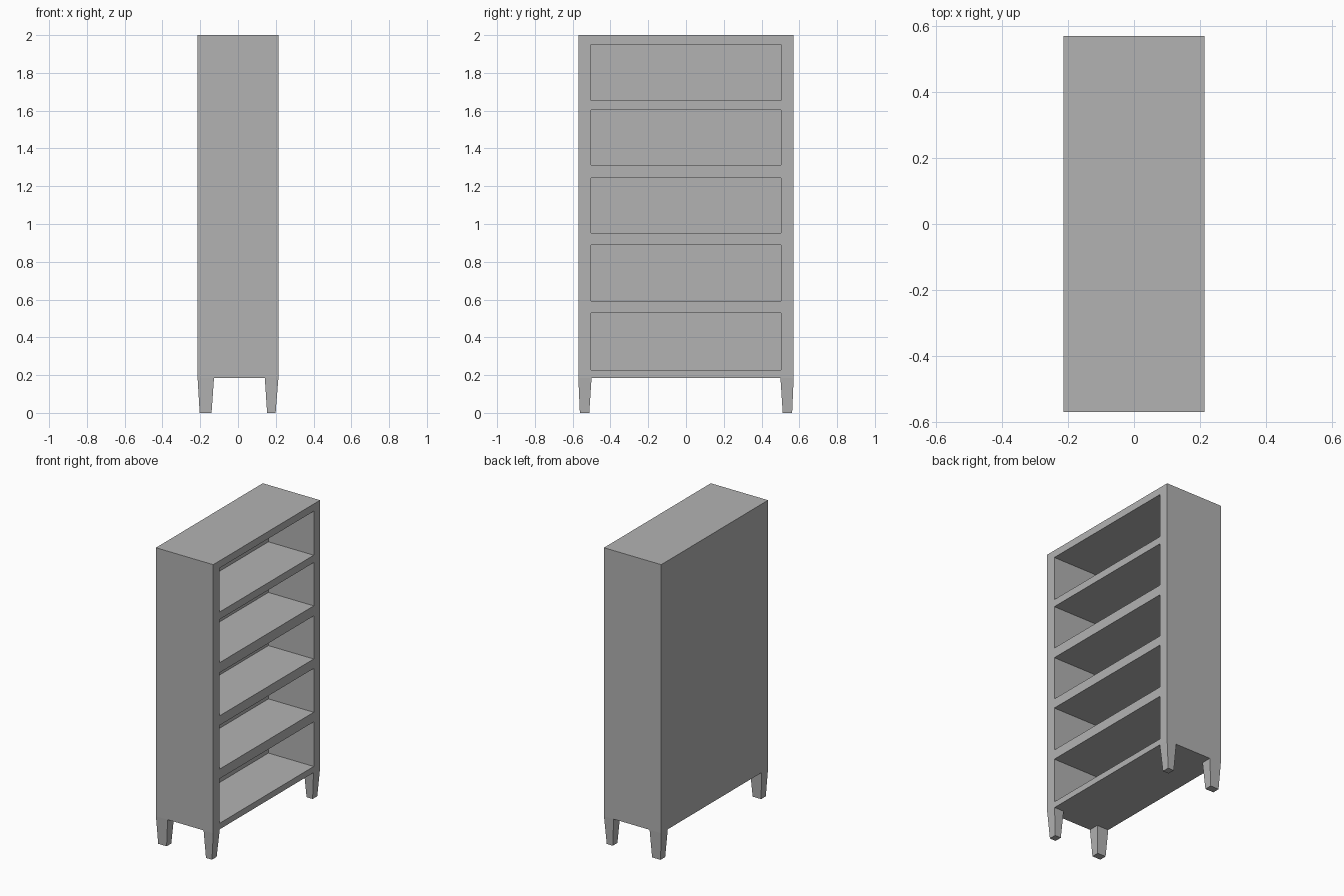
import bpy, bmesh

if "Cube" in bpy.data.objects:
    bpy.data.objects.remove(bpy.data.objects["Cube"], do_unlink=True)

grey = bpy.data.materials.new("mid_grey")
grey.use_nodes = True
colour = (0.448, 0.448, 0.448, 1)
grey.diffuse_color = colour
grey.node_tree.nodes["Principled BSDF"].inputs["Base Color"].default_value = colour


def add_block(bm, bottom, top, z0, z1):
    """Add a block between two rectangles (x0, x1, y0, y1)."""
    rings = []
    for (x0, x1, y0, y1), z in ((bottom, z0), (top, z1)):
        corners = ((x0, y0), (x1, y0), (x1, y1), (x0, y1))
        rings.append([bm.verts.new((x, y, z)) for x, y in corners])
    low, high = rings
    bm.faces.new(low[::-1])
    bm.faces.new(high)
    for i in range(4):
        j = (i + 1) % 4
        bm.faces.new((low[i], low[j], high[j], high[i]))


def make_object(name, blocks):
    bm = bmesh.new()
    for block in blocks:
        add_block(bm, *block)
    mesh = bpy.data.meshes.new(name)
    bm.to_mesh(mesh)
    bm.free()
    mesh.materials.append(grey)
    obj = bpy.data.objects.new(name, mesh)
    bpy.context.collection.objects.link(obj)
    return obj


W, D, BASE, TOP = 0.214, 0.57, 0.186, 2.0

# Cabinet body with five recessed compartments, open towards +x
outline = (-W, W, -D, D)
cabinet = make_object("cabinet_body", [(outline, outline, BASE, TOP)])

recess = (-0.125, W + 0.1, -0.503, 0.503)
heights = [(0.227, 0.528), (0.593, 0.889), (0.953, 1.244),
           (1.312, 1.604), (1.654, 1.951)]
cutter = make_object("compartment_cutter",
                     [(recess, recess, z0, z1) for z0, z1 in heights])
cutter.hide_render = True

cut = cabinet.modifiers.new("compartments", "BOOLEAN")
cut.operation = "DIFFERENCE"
cut.solver = "EXACT"
cut.object = cutter
bpy.context.view_layer.objects.active = cabinet
bpy.ops.object.modifier_apply(modifier=cut.name)
bpy.data.objects.remove(cutter, do_unlink=True)

# Four tapered legs, a little wider at the closed back
spans = {"back": ((-0.203, -0.14), (-W, -0.127)),
         "front": ((0.154, 0.199), (0.142, W))}
for end, (foot, head) in spans.items():
    for side, s in (("right", -1), ("left", 1)):
        foot_y = sorted((s * 0.512, s * 0.562))
        head_y = sorted((s * 0.5, s * D))
        make_object(f"{end}_{side}_leg",
                    [((*foot, *foot_y), (*head, *head_y), 0, BASE)])
